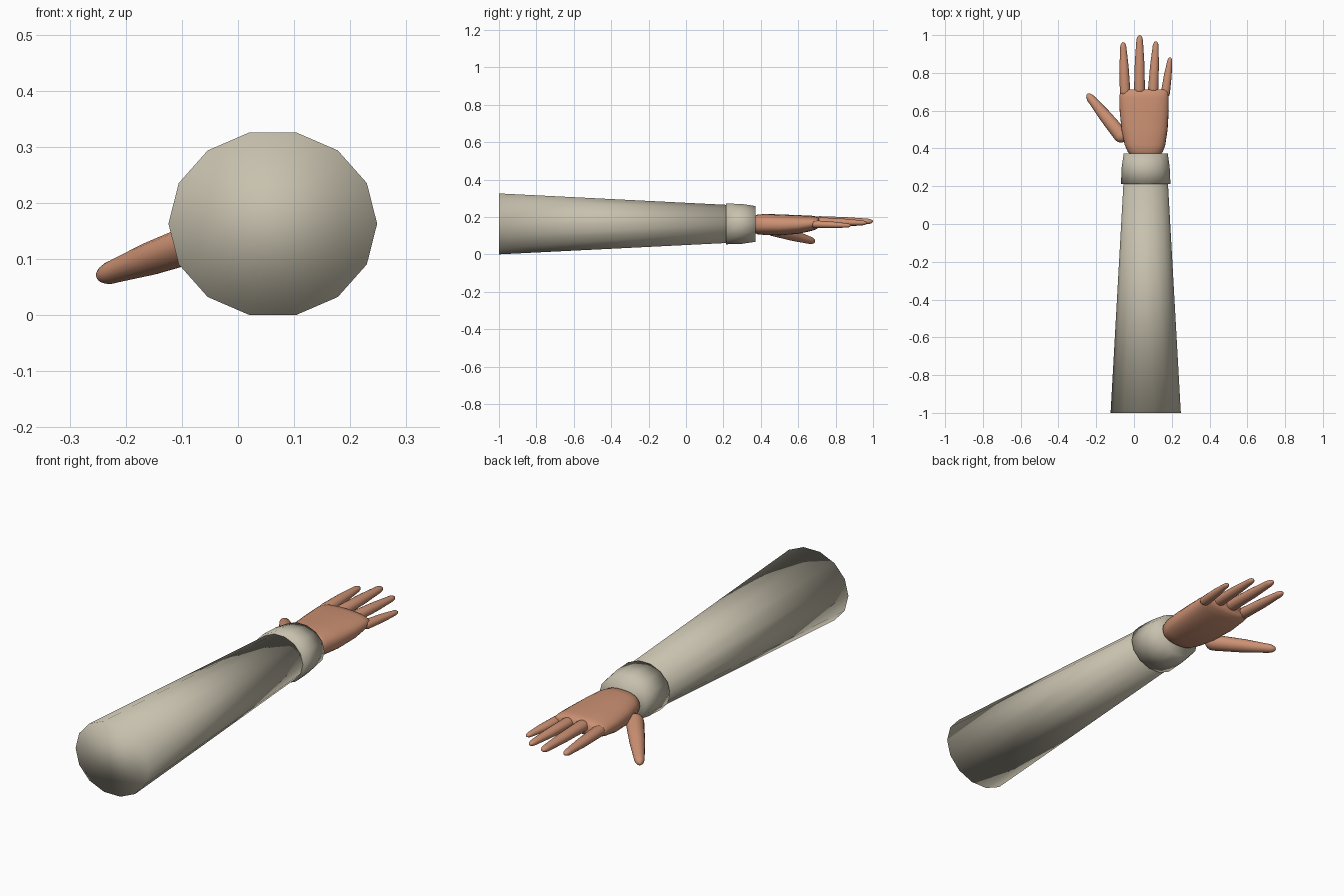
import bpy, bmesh, math
from mathutils import Vector

cube = bpy.data.objects.get("Cube")
if cube:
    bpy.data.objects.remove(cube, do_unlink=True)


def material(name, rgb):
    m = bpy.data.materials.new(name)
    m.use_nodes = True
    m.diffuse_color = (*rgb, 1)
    m.node_tree.nodes["Principled BSDF"].inputs["Base Color"].default_value = (*rgb, 1)
    return m


cloth = material("beige cloth", (0.57, 0.53, 0.42))
skin = material("warm skin", (0.60, 0.28, 0.17))


def loft(name, rings, sides, mat, side=Vector((1, 0, 0)), up=Vector((0, 0, 1)), power=2.0):
    """Skin a closed tube through rings of (centre, half width, half height)."""
    bm = bmesh.new()
    loops = []
    for centre, w, h in rings:
        loop = []
        for i in range(sides):
            a = math.tau * i / sides
            c, s = math.cos(a), math.sin(a)
            u = math.copysign(abs(c) ** (2 / power), c) * w
            v = math.copysign(abs(s) ** (2 / power), s) * h
            loop.append(bm.verts.new(Vector(centre) + side * u + up * v))
        loops.append(loop)
    for a, b in zip(loops, loops[1:]):
        for i in range(sides):
            j = (i + 1) % sides
            bm.faces.new((a[i], a[j], b[j], b[i]))
    bm.faces.new(loops[0])
    bm.faces.new(loops[-1])
    bmesh.ops.recalc_face_normals(bm, faces=bm.faces)
    for f in bm.faces:
        f.smooth = True
    mesh = bpy.data.meshes.new(name)
    bm.to_mesh(mesh)
    bm.free()
    mesh.materials.append(mat)
    ob = bpy.data.objects.new(name, mesh)
    bpy.context.collection.objects.link(ob)
    return ob


def digit(name, base, tip, r_base, r_tip, flat=0.85):
    """Tapered pill with rounded ends, for a finger or thumb."""
    base, tip = Vector(base), Vector(tip)
    axis = (tip - base).normalized()
    side = axis.cross(Vector((0, 0, 1))).normalized()
    up = side.cross(axis)
    rings = []
    for k in range(5):  # rounded root
        a = math.radians(5 + 85 * k / 4)
        r = r_base * math.sin(a)
        rings.append((base + axis * r_base * (1 - math.cos(a)), r, r * flat))
    mid = base.lerp(tip, 0.55)
    r = r_base * 0.55 + r_tip * 0.45 + 0.001
    rings.append((mid, r, r * flat))
    for k in range(6):  # rounded, slightly pointed tip
        a = math.radians(85 * k / 5)
        r = r_tip * math.cos(a)
        rings.append((tip - axis * r_tip * 2 * (1 - math.sin(a)), r, r * flat))
    return loft(name, rings, 16, skin, side, up)


# Sleeve and cuff
CX, CZ = 0.062, 0.163
loft("sleeve", [((CX, -1, CZ), 0.186, 0.167), ((CX, 0.23, CZ), 0.117, 0.104)], 14, cloth)
loft("cuff", [((CX, 0.213, CZ), 0.131, 0.112),
              ((CX, 0.30, CZ), 0.127, 0.109),
              ((CX, 0.372, CZ), 0.117, 0.098)], 14, cloth)

# Palm
loft("palm", [((0.060, 0.36, 0.160), 0.070, 0.040),
              ((0.060, 0.38, 0.160), 0.092, 0.052),
              ((0.058, 0.42, 0.160), 0.108, 0.056),
              ((0.056, 0.50, 0.158), 0.122, 0.056),
              ((0.054, 0.60, 0.160), 0.130, 0.050),
              ((0.053, 0.67, 0.166), 0.130, 0.041),
              ((0.053, 0.70, 0.169), 0.127, 0.033),
              ((0.053, 0.712, 0.170), 0.115, 0.022)], 28, skin, power=2.4)

# Fingers and thumb
digit("index_finger", (-0.046, 0.675, 0.172), (-0.058, 0.963, 0.168), 0.028, 0.017)
digit("middle_finger", (0.029, 0.685, 0.180), (0.030, 1.0, 0.176), 0.029, 0.018)
digit("ring_finger", (0.100, 0.69, 0.176), (0.116, 0.967, 0.168), 0.027, 0.016)
digit("little_finger", (0.163, 0.67, 0.162), (0.192, 0.882, 0.154), 0.024, 0.014)
digit("thumb", (-0.045, 0.44, 0.140), (-0.248, 0.688, 0.068), 0.039, 0.023, 0.9)
